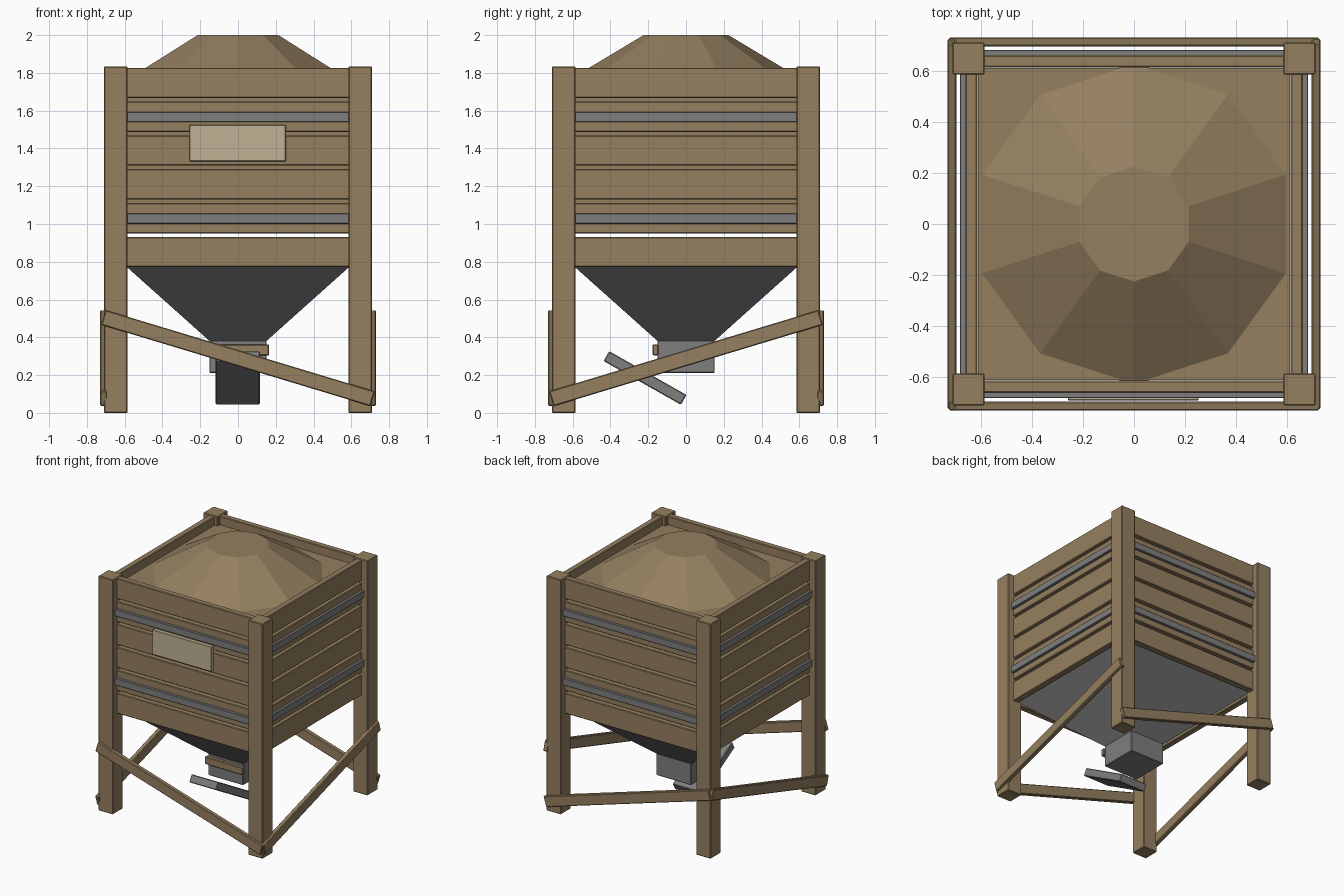
import bpy, bmesh, math
from mathutils import Matrix

if "Cube" in bpy.data.objects:
    bpy.data.objects.remove(bpy.data.objects["Cube"])


def material(name, rgb):
    m = bpy.data.materials.new(name)
    m.diffuse_color = (*rgb, 1)
    m.use_nodes = True
    m.node_tree.nodes["Principled BSDF"].inputs["Base Color"].default_value = m.diffuse_color
    return m


WOOD = material("wood", (0.30, 0.215, 0.117))
METAL = material("grey metal", (0.21, 0.21, 0.21))
LABEL = material("pale plate", (0.53, 0.455, 0.30))


def finish(name, bm, mat, matrix=None, bevel=0.0):
    bmesh.ops.recalc_face_normals(bm, faces=bm.faces)
    if matrix is not None:
        bm.transform(matrix)
    me = bpy.data.meshes.new(name)
    bm.to_mesh(me)
    bm.free()
    me.materials.append(mat)
    ob = bpy.data.objects.new(name, me)
    bpy.context.collection.objects.link(ob)
    if bevel:
        mod = ob.modifiers.new("edge_bevel", 'BEVEL')
        mod.width, mod.segments = bevel, 1
    return ob


def box(name, x, y, z, mat, matrix=None, bevel=0.005):
    """Box from (min, max) ranges, then moved by matrix."""
    bm = bmesh.new()
    size = Matrix.Diagonal((x[1] - x[0], y[1] - y[0], z[1] - z[0], 1))
    mid = Matrix.Translation(((x[0] + x[1]) / 2, (y[0] + y[1]) / 2, (z[0] + z[1]) / 2))
    bmesh.ops.create_cube(bm, size=1, matrix=mid @ size)
    return finish(name, bm, mat, matrix, bevel)


def frustum(name, sides, start, r0, z0, r1, z1, mat):
    """Tapered prism; start is the angle of the first corner in degrees."""
    bm = bmesh.new()
    rings = []
    for r, z in ((r0, z0), (r1, z1)):
        rings.append([bm.verts.new((r * math.cos(a), r * math.sin(a), z)) for a in
                      (math.radians(start + 360 * i / sides) for i in range(sides))])
        bm.faces.new(rings[-1])
    for i in range(sides):
        j = (i + 1) % sides
        bm.faces.new((rings[0][i], rings[0][j], rings[1][j], rings[1][i]))
    return finish(name, bm, mat)


# corner posts
for sx in (-1, 1):
    for sy in (-1, 1):
        box("corner_post", (-0.063, 0.063), (-0.063, 0.063), (0, 1.833), WOOD,
            Matrix.Translation((sx * 0.647, sy * 0.647, 0)))

# four walls: boards, metal bands and a diagonal leg brace each
for side, (wall, lean) in enumerate((("front", 1), ("right", -1), ("back", -1), ("left", 1))):
    turn = Matrix.Rotation(math.radians(90 * side), 4, 'Z')
    for i in range(6):
        zc = 0.852 + i * 0.179
        box(wall + "_board", (-0.59, 0.59), (-0.66, -0.612), (zc - 0.08, zc + 0.08), WOOD, turn)
    for zc in (1.028, 1.567):
        box(wall + "_band", (-0.59, 0.59), (-0.681, -0.655), (zc - 0.027, zc + 0.027),
            METAL, turn, 0.003)
    tilt = Matrix.Translation((0, 0, 0.29)) @ Matrix.Rotation(math.radians(16.8 * lean), 4, 'Y')
    box(wall + "_brace", (-0.744, 0.744), (-0.73, -0.695), (-0.041, 0.041), WOOD, turn @ tilt)

# blank plate on the front
box("front_plate", (-0.258, 0.253), (-0.69, -0.658), (1.332, 1.525), LABEL, None, 0.003)

# contents with the heaped top
box("contents", (-0.611, 0.611), (-0.611, 0.611), (0.965, 1.76), WOOD, None, 0)
frustum("heap", 10, 90, 0.63, 1.757, 0.225, 2.0, WOOD)

# funnel and outlet
R2 = math.sqrt(2)
frustum("funnel", 4, 45, 0.605 * R2, 0.787, 0.15 * R2, 0.38, METAL)
box("outlet", (-0.152, 0.152), (-0.152, 0.152), (0.212, 0.385), METAL)
box("slide_gate", (-0.165, 0.165), (-0.178, -0.145), (0.305, 0.363), WOOD)

# tilted chute plate, high at the front
box("chute", (-0.118, 0.116), (-0.235, 0.235), (-0.03, 0.03), METAL,
    Matrix.Translation((0, -0.217, 0.185)) @ Matrix.Rotation(math.radians(-29.5), 4, 'X'))
